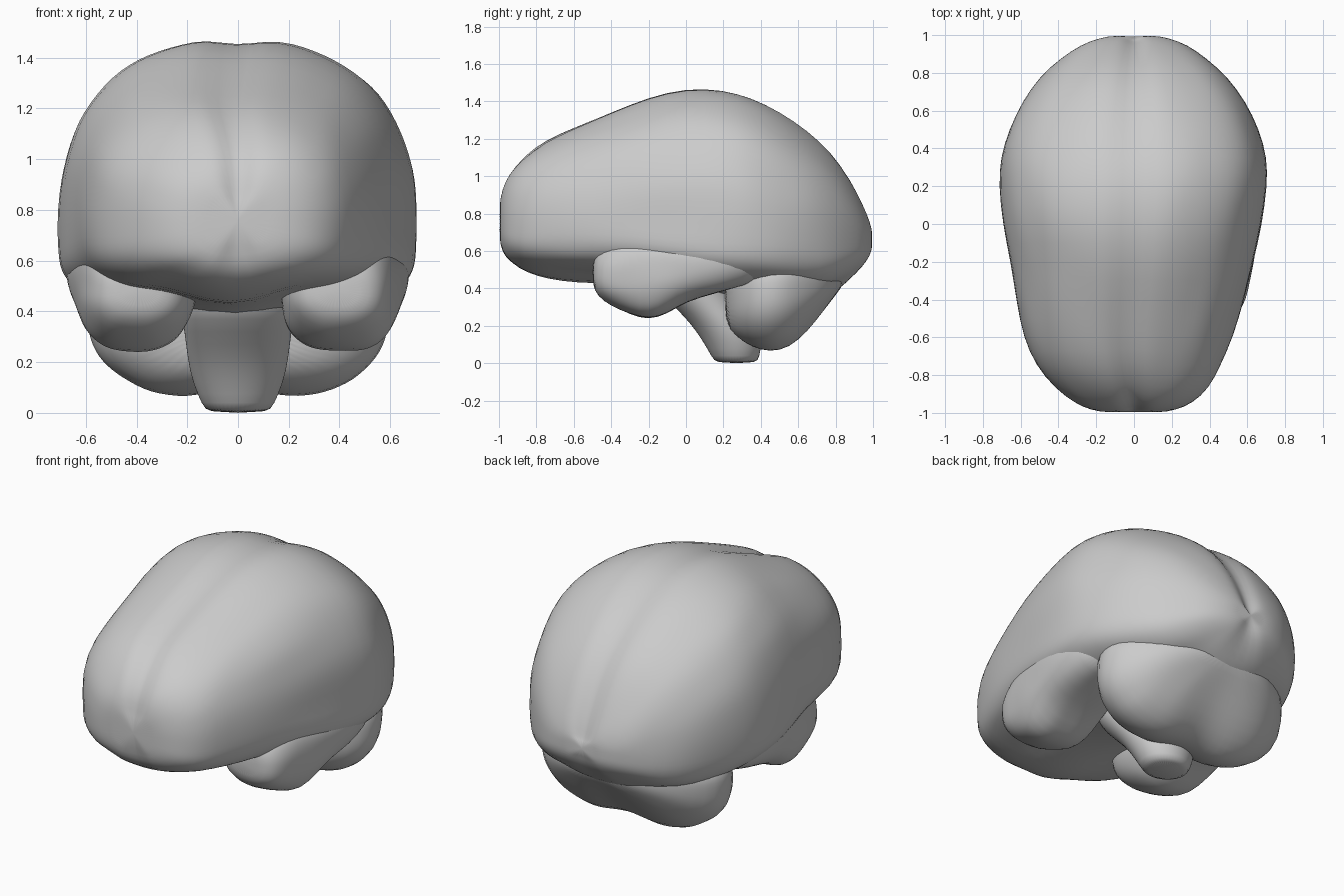
import bpy
import bmesh
import math
from mathutils import Vector, noise

if "Cube" in bpy.data.objects:
    bpy.data.objects.remove(bpy.data.objects["Cube"], do_unlink=True)

SIDES = 48

grey = bpy.data.materials.new("matte grey")
grey.use_nodes = True
grey.diffuse_color = (0.6, 0.6, 0.6, 1)
bsdf = next(n for n in grey.node_tree.nodes if n.type == 'BSDF_PRINCIPLED')
bsdf.inputs["Base Color"].default_value = (0.6, 0.6, 0.6, 1)
bsdf.inputs["Roughness"].default_value = 0.8


def power(v, n):
    return math.copysign(abs(v) ** (2 / n), v)


def skin(name, rings):
    """Bridge equal-sized rings of points, cap both ends and smooth."""
    bm = bmesh.new()
    loops = [[bm.verts.new(p) for p in ring] for ring in rings]
    for a, b in zip(loops, loops[1:]):
        for i in range(SIDES):
            j = (i + 1) % SIDES
            bm.faces.new((a[i], a[j], b[j], b[i]))
    bm.faces.new(loops[0])
    bm.faces.new(loops[-1])
    bmesh.ops.recalc_face_normals(bm, faces=bm.faces)
    mesh = bpy.data.meshes.new(name)
    bm.to_mesh(mesh)
    bm.free()
    mesh.materials.append(grey)
    mesh.polygons.foreach_set("use_smooth", [True] * len(mesh.polygons))
    obj = bpy.data.objects.new(name, mesh)
    bpy.context.collection.objects.link(obj)
    sub = obj.modifiers.new("rounding", 'SUBSURF')
    sub.levels = sub.render_levels = 1
    return obj


def lobe(name, stations, n_top, n_low, groove=0, keel=0, notch=0, side=1):
    """Loft along y; each station is (y, centre x, half width, top, middle, bottom)."""
    rings = []
    for y, cx, w, top, mid, low in stations:
        ring = []
        for i in range(SIDES):
            a = math.tau * i / SIDES
            c, s = math.cos(a), math.sin(a)
            n = n_top if s >= 0 else n_low
            x = w * power(c, n)
            z = mid + (top - mid if s >= 0 else mid - low) * power(s, n)
            # Midline fissure above, rounded keel (or hollow) below
            dip = math.exp(-(x / 0.05) ** 2)
            if s > 0:
                z -= groove * dip
            else:
                z += keel * (mid - low) * s * math.exp(-(x / 0.16) ** 2)
            p = Vector((side * (cx + x), y * (1 - notch * dip), z))
            # Gentle uneven surface
            bump = 0.012 * noise.noise(p * 4.5) + 0.006 * noise.noise(p * 10)
            p.x += c * bump * side
            p.z += s * bump
            ring.append(p)
        rings.append(ring)
    return skin(name, rings)


# Cerebrum
lobe("cerebrum", [
    (-1.0, 0, .13, .87, .76, .67), (-.985, 0, .22, .94, .76, .62),
    (-.95, 0, .31, 1.015, .76, .575), (-.87, -.01, .41, 1.11, .77, .53),
    (-.75, -.03, .49, 1.20, .78, .50), (-.6, -.035, .555, 1.27, .78, .485),
    (-.4, -.02, .605, 1.345, .78, .48), (-.2, -.01, .645, 1.43, .76, .46),
    (0, -.01, .69, 1.485, .75, .42), (.2, 0, .712, 1.475, .74, .40),
    (.35, 0, .71, 1.43, .74, .40), (.5, 0, .66, 1.355, .72, .39),
    (.65, 0, .59, 1.255, .71, .385), (.78, 0, .50, 1.13, .69, .41),
    (.88, 0, .385, .99, .68, .475), (.95, 0, .28, .85, .67, .54),
    (.985, 0, .18, .77, .67, .585), (1.0, 0, .10, .725, .67, .62),
], 2.33, 3.6, groove=.03, keel=.24, notch=.03)

# Temporal lobes, flush with the sides of the cerebrum
for label, side in (("left", 1), ("right", -1)):
    lobe(label + "_temporal_lobe", [
        (-.50, .39, .09, .56, .48, .42), (-.475, .39, .16, .62, .49, .36),
        (-.40, .39, .20, .68, .50, .31), (-.30, .39, .225, .72, .51, .265),
        (-.20, .40, .235, .72, .51, .23), (-.10, .41, .24, .72, .52, .26),
        (0, .42, .24, .72, .53, .325), (.15, .44, .235, .72, .55, .37),
        (.30, .45, .21, .70, .56, .41), (.42, .45, .15, .66, .56, .45),
    ], 2.3, 2.5, side=side)

# Cerebellum: wide and merging upward into the back of the cerebrum
lobe("cerebellum", [
    (.20, 0, .30, .55, .34, .20), (.27, 0, .48, .58, .37, .12),
    (.35, 0, .57, .62, .40, .065), (.45, 0, .605, .64, .41, .035),
    (.55, 0, .585, .64, .42, .06), (.65, 0, .51, .62, .42, .15),
    (.74, 0, .41, .60, .44, .27), (.81, 0, .28, .56, .46, .37),
    (.85, 0, .15, .54, .48, .43),
], 2.4, 2.5, keel=-.15)

# Brainstem: loft along z, each station is (z, centre y, half depth, half width)
stem = [(0, .27, .11, .12), (.03, .265, .125, .14), (.12, .25, .16, .18),
        (.22, .19, .17, .20), (.32, .10, .18, .21), (.42, .03, .21, .23),
        (.50, .03, .21, .21)]
skin("brainstem", [[(w * math.cos(math.tau * i / SIDES),
                     cy + d * math.sin(math.tau * i / SIDES), z)
                    for i in range(SIDES)] for z, cy, d, w in stem])
